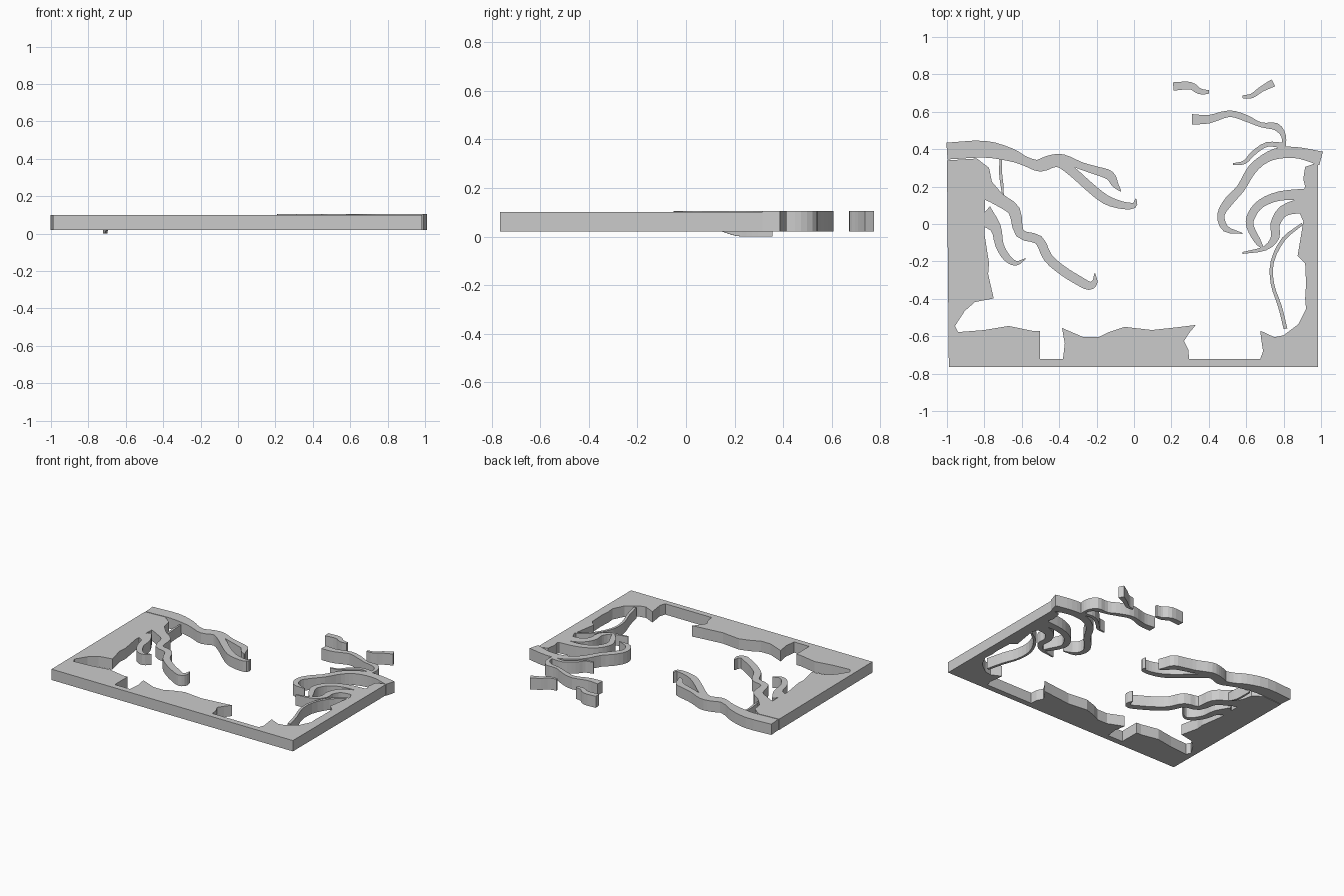
import bpy, bmesh
from mathutils import Vector

if "Cube" in bpy.data.objects:
    bpy.data.objects.remove(bpy.data.objects["Cube"])

S = 0.01            # all plan data is in hundredths of a unit
LOW, TOP = 0.02, 0.10


def finish(name, bm):
    bmesh.ops.recalc_face_normals(bm, faces=bm.faces)
    me = bpy.data.meshes.new(name)
    bm.to_mesh(me)
    bm.free()
    ob = bpy.data.objects.new(name, me)
    bpy.context.collection.objects.link(ob)
    return ob


def slab(name, outline, z0=LOW, z1=TOP):
    """Extrude a flat outline into a plate."""
    bm = bmesh.new()
    face = bm.faces.new([bm.verts.new((x * S, y * S, z0)) for x, y in outline])
    res = bmesh.ops.extrude_face_region(bm, geom=[face], use_keep_orig=True)
    verts = [g for g in res["geom"] if isinstance(g, bmesh.types.BMVert)]
    bmesh.ops.translate(bm, verts=verts, vec=(0, 0, z1 - z0))
    bmesh.ops.triangulate(bm, faces=[f for f in bm.faces if len(f.verts) > 4])
    return finish(name, bm)


def smooth_path(pts, steps=3):
    """Catmull-Rom through (x, y, width, bottom) points."""
    p = [Vector(q) for q in pts]
    p = [2 * p[0] - p[1]] + p + [2 * p[-1] - p[-2]]
    out = []
    for i in range(1, len(p) - 2):
        a, b, c, d = p[i - 1:i + 3]
        for k in range(steps):
            t = k / steps
            out.append(0.5 * (2 * b + (c - a) * t + (2 * a - 5 * b + 4 * c - d) * t ** 2
                              + (3 * b - a - 3 * c + d) * t ** 3))
    return out + [p[-2]]


def root(name, pts, top=TOP):
    """Tapered upright ribbon following a path of (x, y, width[, bottom z])."""
    path = smooth_path([q if len(q) == 4 else (*q, LOW / S) for q in pts])
    bm = bmesh.new()
    rings = []
    for i, q in enumerate(path):
        d = (path[min(i + 1, len(path) - 1)] - path[max(i - 1, 0)]).to_2d().normalized()
        n = Vector((-d.y, d.x)) * max(q[2], 0.4) / 2
        l, r = q.to_2d() + n, q.to_2d() - n
        z = max(q[3], 0) * S
        rings.append([bm.verts.new((v.x * S, v.y * S, h))
                      for v, h in ((l, z), (r, z), (r, top), (l, top))])
    for a, b in zip(rings, rings[1:]):
        for j in range(4):
            k = (j + 1) % 4
            bm.faces.new((a[j], a[k], b[k], b[j]))
    bm.faces.new(rings[0])
    bm.faces.new(rings[-1])
    return finish(name, bm)


# U-shaped border with ragged inner edge
slab("border", [
    (-100, 34), (-99, -76.5), (98.5, -76.5), (98.5, 33), (91.5, 30.5), (90.5, 24),
    (91.5, 20), (86.5, 10.5), (90.5, 1.5), (89, -8), (87.5, -17), (91.5, -21),
    (92, -32), (91.5, -40), (92, -45.5), (88, -53.5), (80, -59.5), (75, -60.5),
    (67.5, -57), (68, -61.5), (69, -68), (67.5, -72.2), (29.5, -72.2), (29, -67),
    (26.7, -62.6), (29.5, -58.3), (33, -54), (25, -55), (9.6, -56.7), (-5, -55),
    (-13.5, -57.8), (-19, -60.5), (-27, -60.5), (-38.5, -55.6), (-37, -64),
    (-38, -72.2), (-50.3, -72.2), (-50.3, -57.2), (-54, -57.2), (-67, -54.5),
    (-80, -56.7), (-94, -57.8), (-95.7, -54.5), (-90.5, -46.5), (-85, -41.7),
    (-75, -39.8), (-78, -26.7), (-77.5, -21), (-80, -5), (-79.7, 13.4),
    (-75.4, 20), (-77.5, 30), (-84, 35)])

# Left side roots
root("left_upper_root", [
    (-100, 39, 9), (-80, 40, 9), (-66, 37, 7), (-58, 33.5, 5), (-50, 31, 6),
    (-41, 33, 5), (-33, 28, 5), (-24, 20, 5), (-15, 13, 5), (-6, 10, 4),
    (0, 10, 3), (1, 13.5, .5)])
root("left_upper_fork", [
    (-52, 32, 4), (-45, 34.5, 4.5), (-38, 35, 4.5), (-28, 31, 4), (-20, 28.5, 4.5),
    (-13, 26, 5), (-10, 21, 3.5), (-7, 17.5, .5)])
root("left_middle_root", [
    (-80, 19, 11), (-72, 13, 7), (-64, 7, 6.5), (-61, -5, 5), (-51, -8.5, 5),
    (-46, -18, 5), (-38, -25, 5), (-30, -30, 5), (-24, -33, 4.5),
    (-21, -31, 3), (-21, -26.5, .5)])
root("left_lower_root", [
    (-81, 5, 12), (-74, -2, 6), (-72, -11, 4.5), (-68, -18, 4),
    (-63, -21, 2.5), (-58, -18.5, .5)])
root("left_hanging_strand", [
    (-71.3, 35.5, 1.2, 0), (-71.3, 27, 1.6, 0), (-70.6, 21, 1.6, .2),
    (-70, 15, .8, 2)], top=0.08)

# Right side roots, slightly taller at the top
HIGH = 0.105
root("right_upper_root", [
    (100, 35, 7.5), (88, 38, 6), (78, 38, 6), (70, 35, 5), (63, 29, 5), (57, 19, 4.5),
    (51, 12.5, 5), (46.5, 5, 4), (49, -2.5, 3.5), (58, -5, .5)], HIGH)
root("right_upper_twig", [
    (80, 42, 3), (71, 42.5, 2.5), (64, 38, 2.5), (59, 33, 2), (53, 32, 1)], HIGH)
root("right_top_branch", [
    (31, 56, 5.5), (40, 56, 4.5), (51, 59, 3.5), (60, 56.5, 3.5), (68, 53, 2.5),
    (76, 52, 4), (80, 47, 2.5), (80, 40, 2)], HIGH)
root("loose_piece_left", [(21, 73.5, 4.5), (30, 74, 4), (35, 71, 3.2), (40, 70.5, 2)], HIGH)
root("loose_piece_right", [(58, 68, 1.5), (63, 68.5, 2.5), (68, 72, 3), (74.5, 75.5, 4.2)], HIGH)
root("right_middle_root", [
    (93, 16, 6), (78, 15, 5), (68, 11, 4.5), (63, 5, 4.5), (62, -1, 4),
    (66, -9, 3.5), (69, -13, 1)])
root("right_lower_root", [
    (90, 10, 8), (80, 7, 6), (75.5, 0, 5), (75.5, -7, 4.5), (70, -13, 2.5), (58, -15.5, 1)])
root("right_strand", [
    (90, 0, 1.2), (80, -8, 2), (74, -20, 1.8), (74, -32, 1.8), (78, -44, 2), (81, -56, 2)])
